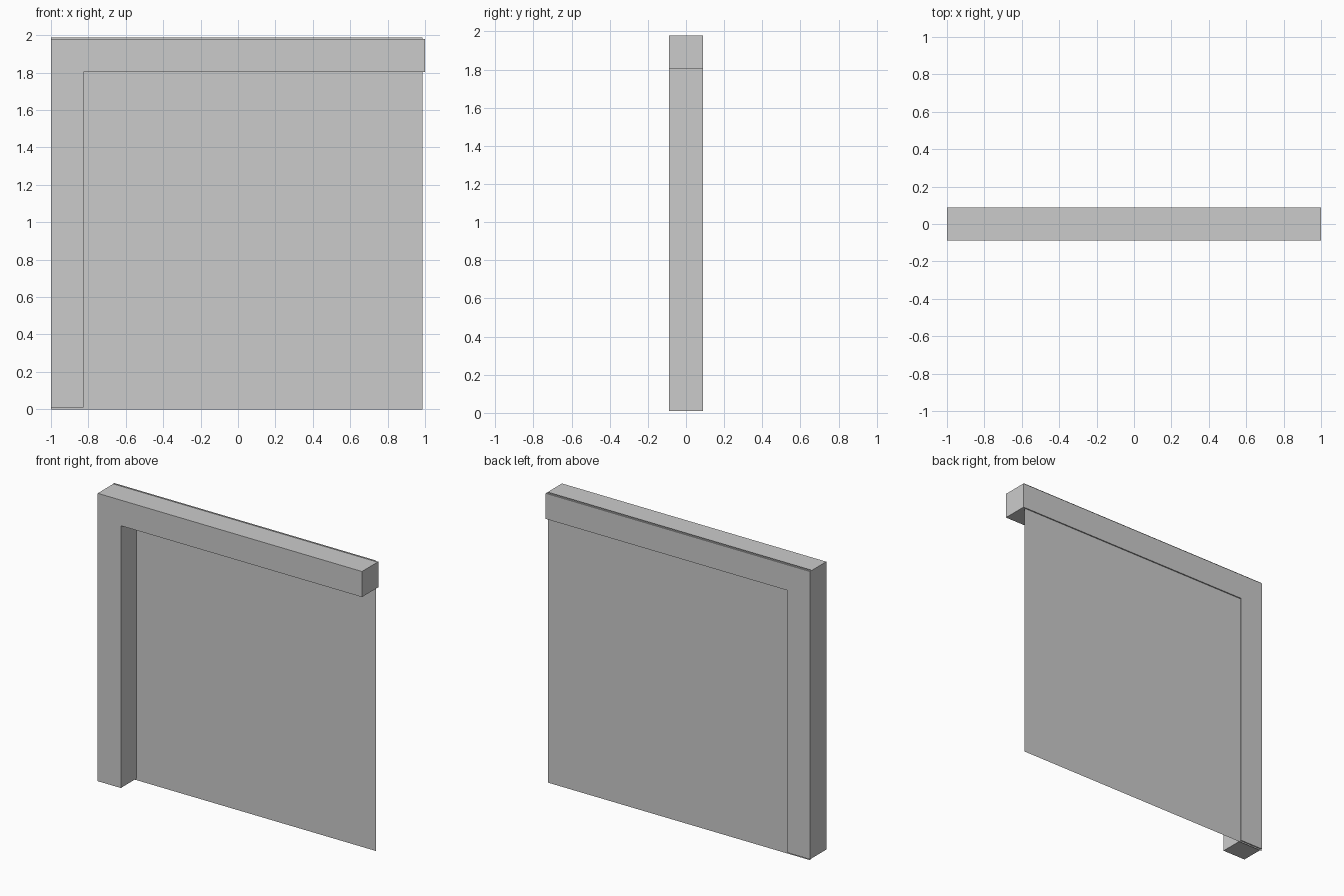
import bpy

if "Cube" in bpy.data.objects:
    bpy.data.objects.remove(bpy.data.objects["Cube"])


def box(name, x0, x1, y0, y1, z0, z1):
    """Axis-aligned box from its limits."""
    bpy.ops.mesh.primitive_cube_add(
        size=1, location=((x0 + x1) / 2, (y0 + y1) / 2, (z0 + z1) / 2))
    ob = bpy.context.object
    ob.name = name
    ob.scale = (x1 - x0, y1 - y0, z1 - z0)
    bpy.ops.object.transform_apply(location=False, rotation=False, scale=True)
    return ob


HALF = 0.088   # half depth of the timbers
SPLIT = -0.825  # where the post meets the beam

# Upright post on the left and the beam running right from its top
box("post", -1, SPLIT, -HALF, HALF, 0.01, 1.979)
box("top_beam", SPLIT, 1, -HALF, HALF, 1.804, 1.979)

# Thin square wall sheet, just inside the back faces
side = 1.987
bpy.ops.mesh.primitive_plane_add(
    size=side, location=(-1 + side / 2, 0.08, side / 2),
    rotation=(1.5707963, 0, 0))
panel = bpy.context.object
panel.name = "wall_panel"
bpy.ops.object.transform_apply(location=False, rotation=True, scale=False)
